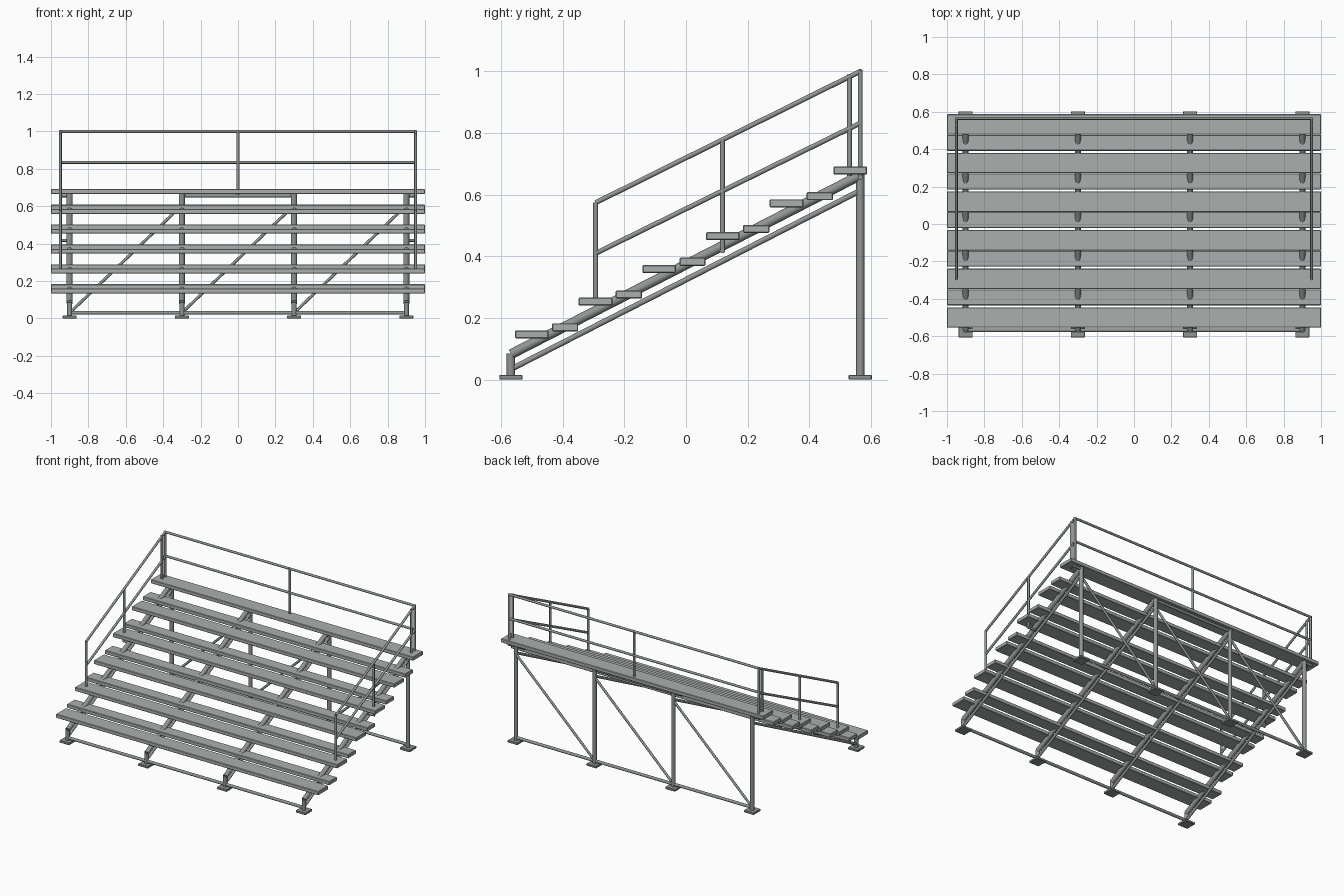
import bpy, bmesh
from mathutils import Vector, Matrix

cube = bpy.data.objects.get("Cube")
if cube:
    bpy.data.objects.remove(cube)


def material(name, rgb):
    m = bpy.data.materials.new(name)
    m.use_nodes = True
    m.diffuse_color = (*rgb, 1)
    m.node_tree.nodes["Principled BSDF"].inputs["Base Color"].default_value = (*rgb, 1)
    return m


PLANK = material("plank aluminium", (0.40, 0.43, 0.42))
STEEL = material("galvanised steel", (0.28, 0.30, 0.29))


def finish(name, bm, mat, smooth=False):
    mesh = bpy.data.meshes.new(name)
    bm.to_mesh(mesh)
    bm.free()
    mesh.materials.append(mat)
    ob = bpy.data.objects.new(name, mesh)
    bpy.context.collection.objects.link(ob)
    if smooth:
        bpy.ops.object.select_all(action="DESELECT")
        ob.select_set(True)
        bpy.context.view_layer.objects.active = ob
        bpy.ops.object.shade_smooth_by_angle()
    return ob


def tubes(name, radius, runs):
    """One object made of straight round tubes, each run being (start, end)."""
    bm = bmesh.new()
    for a, b in runs:
        a, b = Vector(a), Vector(b)
        d = b - a
        turn = d.to_track_quat("Z", "Y").to_matrix().to_4x4()
        bmesh.ops.create_cone(bm, cap_ends=True, segments=16, radius1=radius,
                              radius2=radius, depth=d.length,
                              matrix=Matrix.Translation((a + b) / 2) @ turn)
    return finish(name, bm, STEEL, True)


def box(name, center, size, mat, bevel):
    bm = bmesh.new()
    bmesh.ops.create_cube(bm, size=1, matrix=Matrix.Translation(center) @ Matrix.Diagonal((*size, 1)))
    ob = finish(name, bm, mat)
    mod = ob.modifiers.new("Soft edges", "BEVEL")
    mod.width = bevel
    mod.segments = 1
    return ob


FRONT, BACK = -0.568, 0.565
FRAMES = (-0.9, -0.3, 0.3, 0.9)
RAIL_X = 0.95

# Seat planks and the narrower foot planks between them
for i in range(6):
    y, z = i * 0.2065, i * 0.1063
    box(f"seat_plank_{i + 1}", (0, -0.5 + y, 0.147 + z), (2, 0.109, 0.026), PLANK, 0.003)
    if i < 5:
        box(f"foot_plank_{i + 1}", (0, -0.392 + y, 0.17 + z), (2, 0.085, 0.026), PLANK, 0.003)

# Four sloping frames with legs and base plates
for i, x in enumerate(FRAMES, 1):
    tubes(f"stringer_{i}", 0.016, [((x, -0.567, 0.083), (x, BACK, 0.663))])
    tubes(f"lower_brace_{i}", 0.009, [((x, FRONT, 0.034), (x, BACK, 0.613))])
    tubes(f"front_leg_{i}", 0.0135, [((x, FRONT, 0.01), (x, FRONT, 0.085))])
    tubes(f"rear_post_{i}", 0.0135, [((x, BACK, 0.01), (x, BACK, 0.665))])
    for side, y in (("front", FRONT), ("rear", BACK)):
        box(f"{side}_base_plate_{i}", (x, y, 0.0075), (0.075, 0.075, 0.015), STEEL, 0.002)

# Ground rails, rear diagonals and the beam under the middle rail post
for side, y in (("front", FRONT), ("rear", BACK)):
    tubes(f"{side}_ground_rail", 0.01, [((-0.9, y, 0.03), (0.9, y, 0.03))])
tubes("rear_diagonals", 0.008,
      [((a, BACK, 0.03), (b, BACK, 0.605)) for a, b in zip(FRAMES, FRAMES[1:])])
tubes("rear_top_beam", 0.009, [((-0.3, BACK, 0.656), (0.3, BACK, 0.656))])

# Side guard rails following the slope
for side, s in (("left", 1), ("right", -1)):
    x = s * RAIL_X
    runs = [((x, -0.293, 0.574), (x, BACK, 1.0)),
            ((x, -0.293, 0.41), (x, BACK, 0.832))]
    for y, low, high in ((-0.293, 0.25, 0.574), (0.118, 0.415, 0.778), (0.53, 0.66, 0.99)):
        runs.append(((x, y, low), (x, y, high)))
    # Short stubs tying the posts to the outer frame
    for y, z in ((0.118, 0.418), (BACK, 0.656)):
        runs.append(((s * 0.9, y, z), (s * 0.958, y, z)))
    tubes(f"{side}_guard_rail", 0.008, runs)

# Back guard rail
runs = [((-RAIL_X, BACK, z), (RAIL_X, BACK, z)) for z in (1.0, 0.835)]
runs += [((x, BACK, 0.656), (x, BACK, 1.005)) for x in (-RAIL_X, 0, RAIL_X)]
tubes("back_guard_rail", 0.008, runs)
